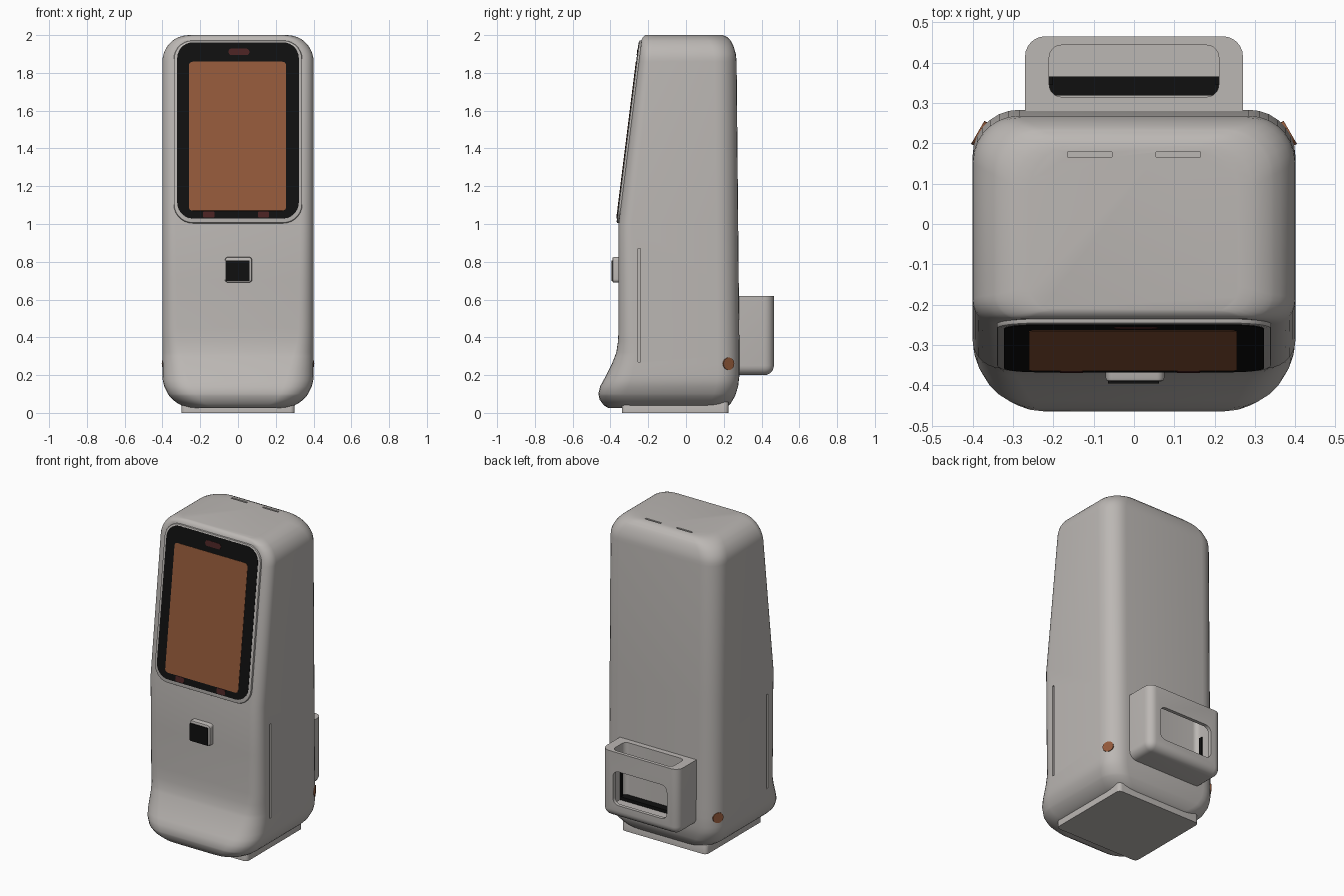
import bpy, bmesh, math
from mathutils import Matrix, Vector

if "Cube" in bpy.data.objects:
    bpy.data.objects.remove(bpy.data.objects["Cube"])


def material(name, rgb):
    m = bpy.data.materials.new(name)
    m.diffuse_color = (*rgb, 1)
    m.use_nodes = True
    m.node_tree.nodes["Principled BSDF"].inputs["Base Color"].default_value = m.diffuse_color
    return m


GREY = material("warm_grey", (0.50, 0.475, 0.455))
BLACK = material("black", (0.005, 0.005, 0.005))
BROWN = material("copper_brown", (0.29, 0.10, 0.042))
WINE = material("dark_wine", (0.07, 0.017, 0.017))


def finish(name, bm, mat, matrix=Matrix()):
    bmesh.ops.recalc_face_normals(bm, faces=bm.faces)
    me = bpy.data.meshes.new(name)
    bm.to_mesh(me)
    bm.free()
    me.transform(matrix)
    me.materials.append(mat)
    ob = bpy.data.objects.new(name, me)
    bpy.context.collection.objects.link(ob)
    return ob


def activate(ob):
    bpy.ops.object.select_all(action='DESELECT')
    ob.select_set(True)
    bpy.context.view_layer.objects.active = ob


def smooth(ob, angle=35):
    activate(ob)
    bpy.ops.object.shade_smooth_by_angle(angle=math.radians(angle))


def outline(x0, x1, y0, y1, r_low, r_high, n=7):
    """Rounded rectangle with its own radius on the low-y and high-y corners."""
    pts = []
    for cx, cy, r, a0 in ((x1 - r_low, y0 + r_low, r_low, -90), (x1 - r_high, y1 - r_high, r_high, 0),
                          (x0 + r_high, y1 - r_high, r_high, 90), (x0 + r_low, y0 + r_low, r_low, 180)):
        for i in range(n + 1):
            a = math.radians(a0 + 90 * i / n)
            pts.append((cx + r * math.cos(a), cy + r * math.sin(a)))
    return pts


def loft(bm, rings):
    loops = [[bm.verts.new(p) for p in ring] for ring in rings]
    for a, b in zip(loops, loops[1:]):
        for i in range(len(a)):
            j = (i + 1) % len(a)
            bm.faces.new((a[i], a[j], b[j], b[i]))
    bm.faces.new(loops[0][::-1])
    bm.faces.new(loops[-1])


def plate(name, x0, x1, y0, y1, z0, z1, r, mat, matrix=Matrix(), bevel=0.0):
    """Rounded plate; an optional bevel narrows the top edge."""
    levels = [(z0, 0), (z1 - bevel, 0)]
    if bevel:
        levels += [(z1 - bevel * 0.3, bevel * 0.3), (z1, bevel)]
    bm = bmesh.new()
    loft(bm, [[(x, y, z) for x, y in outline(x0 + s, x1 - s, y0 + s, y1 - s, r - s, r - s)]
              for z, s in levels])
    ob = finish(name, bm, mat, matrix)
    smooth(ob)
    return ob


def box(name, lo, hi, mat):
    bm = bmesh.new()
    bmesh.ops.create_cube(bm, size=1)
    lo, hi = Vector(lo), Vector(hi)
    for v in bm.verts:
        v.co = Vector([lo[i] + (v.co[i] + 0.5) * (hi[i] - lo[i]) for i in range(3)])
    return finish(name, bm, mat)


def cut(ob, cutters):
    for c in cutters:
        c.hide_render = True
        mod = ob.modifiers.new("cut", 'BOOLEAN')
        mod.operation, mod.object, mod.solver = 'DIFFERENCE', c, 'EXACT'
        activate(ob)
        bpy.ops.object.modifier_apply(modifier=mod.name)
        bpy.data.objects.remove(c)


def interp(table, z):
    for (za, a), (zb, b) in zip(table, table[1:]):
        if z <= zb:
            return a + (b - a) * max(0, z - za) / (zb - za)
    return table[-1][1]


# Main housing: rounded sections lofted upward, flared toe at the bottom front
FRONT = [(0.025, -0.41), (0.04, -0.435), (0.07, -0.457), (0.10, -0.464), (0.14, -0.455), (0.20, -0.422),
         (0.26, -0.392), (0.32, -0.369), (0.38, -0.360), (0.45, -0.357), (1.0, -0.357), (1.975, -0.235),
         (1.99, -0.228), (2.0, -0.215)]
BACK = [(0.025, 0.21), (0.05, 0.237), (0.09, 0.26), (0.14, 0.276), (0.20, 0.283), (0.30, 0.283),
        (1.86, 0.268), (1.90, 0.264), (1.94, 0.252), (1.97, 0.237), (1.99, 0.218), (2.0, 0.195)]
FRONT_R = [(0.025, 0.14), (0.15, 0.15), (0.40, 0.08), (1.0, 0.07), (2.0, 0.06)]


def half_width(z):
    top, low = z - 1.86, 0.195 - z
    if top > 0:
        return 0.26 + math.sqrt(max(0, 0.14 ** 2 - top ** 2))
    if low > 0:
        return 0.23 + math.sqrt(max(0, 0.17 ** 2 - low ** 2))
    return 0.40


heights = sorted({z for z, _ in FRONT + BACK} | {1.88, 1.92, 1.955, 1.982, 1.996, 0.03, 0.17, 0.7})
bm = bmesh.new()
loft(bm, [[(x, y, z) for x, y in outline(-half_width(z), half_width(z), interp(FRONT, z),
                                         interp(BACK, z), interp(FRONT_R, z), 0.115)] for z in heights])
body = finish("housing", bm, GREY)

# Side grooves and two shallow top slits
cutters = []
for s in (-1, 1):
    cutters.append(box("side_groove_cutter", (s * 0.4 - 0.02, -0.255, 0.27), (s * 0.4 + 0.02, -0.24, 0.87), GREY))
    cutters.append(box("top_slit_cutter", (s * 0.11 - 0.055, 0.166, 1.985), (s * 0.11 + 0.055, 0.178, 2.05), GREY))
cut(body, cutters)
smooth(body)

# Base plinth
plate("base_plinth", -0.30, 0.30, -0.34, 0.225, 0, 0.06, 0.025, GREY, bevel=0.006)

# Tilted screen: raised rim, black bezel, brown display, camera and small tabs
tilt = Matrix.Translation((0, -0.357 + 0.125 * 0.49, 1.49)) @ Matrix.Rotation(math.pi / 2 - math.atan(0.125), 4, 'X')
plate("screen_rim", -0.34, 0.34, -0.49, 0.485, -0.04, 0.012, 0.10, GREY, tilt, 0.008)
plate("screen_bezel", -0.322, 0.322, -0.466, 0.474, 0.008, 0.014, 0.085, BLACK, tilt)
plate("screen_display", -0.26, 0.255, -0.425, 0.37, 0.011, 0.016, 0.02, BROWN, tilt)
plate("camera_window", -0.05, 0.06, 0.405, 0.44, 0.011, 0.016, 0.016, WINE, tilt)
for x in (-0.155, 0.135):
    plate("bezel_tab", x - 0.03, x + 0.03, -0.462, -0.428, 0.011, 0.016, 0.008, WINE, tilt)

# Card reader on the front
upright = Matrix.Rotation(math.pi / 2, 4, 'X')
plate("reader_housing", -0.07, 0.075, 0.69, 0.825, 0.34, 0.39, 0.018, GREY, upright, 0.008)
plate("reader_window", -0.064, 0.062, 0.697, 0.808, 0.388, 0.395, 0.004, BLACK, upright)

# Brown round buttons on the rear corners
for s in (-1, 1):
    a = math.radians(30)
    n = Vector((s * math.cos(a), math.sin(a), 0))
    bm = bmesh.new()
    bmesh.ops.create_cone(bm, cap_ends=True, segments=24, radius1=0.033, radius2=0.033, depth=0.02)
    spot = Vector((s * 0.285, 0.168, 0.26)) + n * 0.108
    smooth(finish("corner_button", bm, BROWN, Matrix.Translation(spot) @ n.to_track_quat('Z', 'Y').to_matrix().to_4x4()))

# Rear tray: rounded bin open at the top with a window in its back wall
tray = box("rear_tray", (-0.27, 0.26, 0.20), (0.27, 0.465, 0.62), GREY)
bm = bmesh.new()
bm.from_mesh(tray.data)
edges = [e for e in bm.edges if not all(v.co.z > 0.6 for v in e.verts) and not all(v.co.y < 0.3 for v in e.verts)]
bmesh.ops.bevel(bm, geom=edges, offset=0.05, segments=6, profile=0.5, affect='EDGES')
bm.to_mesh(tray.data)
bm.free()
pocket = plate("pocket_cutter", -0.21, 0.21, 0.315, 0.443, 0.27, 0.70, 0.03, GREY)
window = plate("window_cutter", -0.19, 0.19, 0.285, 0.50, -0.50, -0.40, 0.04, GREY, upright)
cut(tray, [pocket, window])
smooth(tray)

# Black liner strip on the floor and sides of the tray
box("liner_floor", (-0.209, 0.318, 0.265), (0.209, 0.366, 0.29), BLACK)
for s in (-1, 1):
    box("liner_side", (s * 0.206 - 0.005, 0.345, 0.27), (s * 0.206 + 0.005, 0.366, 0.48), BLACK)
